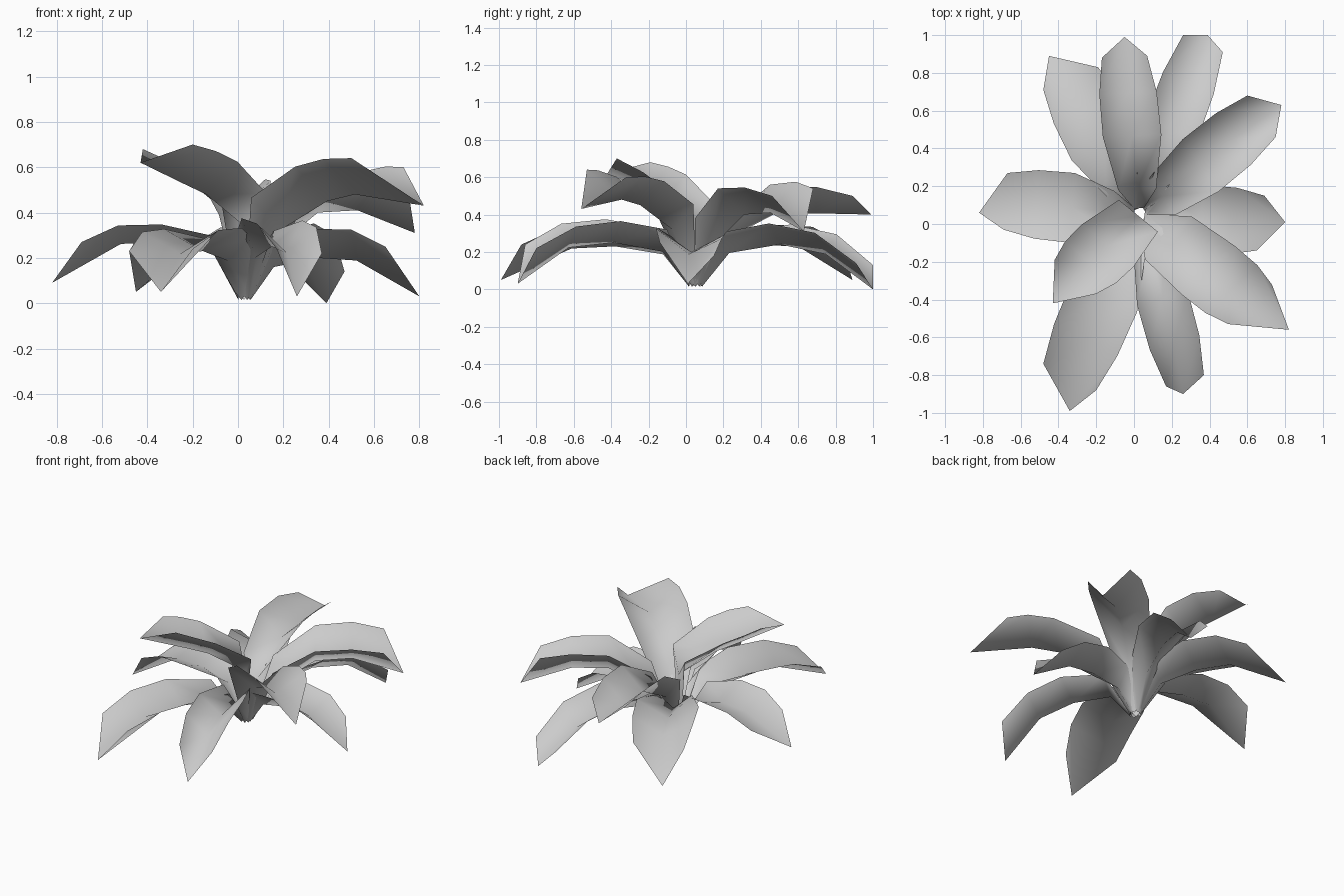
import bpy
import bmesh
from mathutils import Vector

if "Cube" in bpy.data.objects:
    bpy.data.objects.remove(bpy.data.objects["Cube"], do_unlink=True)

# Single flat colour
grey = bpy.data.materials.new("leaf_grey")
grey.use_nodes = True
grey.diffuse_color = (0.6, 0.6, 0.6, 1)
shader = grey.node_tree.nodes["Principled BSDF"]
shader.inputs["Base Color"].default_value = grey.diffuse_color
shader.inputs["Roughness"].default_value = 0.8

CROWN = Vector((0.03, 0.05, 0))


def leaf(name, tip, left, right, peak, fold, rise, start, neck, middle=0.5):
    """Channelled leaf: three lengthwise lines of vertices meeting at a blunt tip."""
    tip, left, right = Vector(tip), Vector(left), Vector(right)
    axis = (left + right) / 2 - CROWN
    axis.z = 0
    half = (left - right) / 2
    tilt = half.z
    half.z = 0
    belly = half + half.normalized() * 0.035
    shoulder = (left.z + right.z + 4 * peak) / 6 + 0.02

    # distance along the leaf, relative width, edge height, midline height
    rows = [
        (0.04, 0.17, 0.05, 0.015),
        (start, neck, peak * rise, peak * rise - fold),
        (middle, 1, peak, peak - fold),
        (middle / 2 + 0.52, 0.98, shoulder, shoulder - fold),
    ]
    bm = bmesh.new()
    grid = []
    for along, width, edge_z, mid_z in rows:
        line = []
        for side in (1, 0, -1):
            point = CROWN + axis * along + belly * width * side
            point.z = edge_z + side * tilt * along if side else mid_z
            line.append(bm.verts.new(point))
        grid.append(line)
    grid.append([bm.verts.new(p) for p in (left, tip, right)])

    for near, far in zip(grid, grid[1:]):
        for i in range(2):
            bm.faces.new((near[i], near[i + 1], far[i + 1], far[i]))
    for face in bm.faces:
        face.smooth = True
    mesh = bpy.data.meshes.new(name)
    bm.to_mesh(mesh)
    bm.free()
    mesh.materials.append(grey)
    obj = bpy.data.objects.new(name, mesh)
    bpy.context.collection.objects.link(obj)


# Lower ring: drooping leaves (tip, left corner, right corner, peak height, fold depth)
lower = [
    ((0.39, 1.0, 0), (0.26, 1.0, 0.13), (0.47, 0.91, 0.14), 0.35, 0.11),
    ((0.8, 0.01, 0.03), (0.69, 0.15, 0.18), (0.65, -0.14, 0.25), 0.31, 0.11),
    ((0.26, -0.9, 0.03), (0.37, -0.8, 0.22), (0.17, -0.86, 0.24), 0.37, 0.12),
    ((-0.34, -0.99, 0.05), (-0.2, -0.88, 0.24), (-0.48, -0.74, 0.23), 0.33, 0.1),
    ((-0.82, 0.06, 0.09), (-0.69, -0.03, 0.27), (-0.67, 0.27, 0.24), 0.34, 0.07),
    ((-0.45, 0.89, 0.05), (-0.48, 0.71, 0.23), (-0.19, 0.83, 0.25), 0.34, 0.1),
]
for number, shape in enumerate(lower, 1):
    leaf(f"lower_leaf_{number}", *shape, rise=0.87, start=0.2, neck=0.6)

# Upper ring: raised leaves
leaf("back_leaf", (-0.05, 0.99, 0.4), (-0.17, 0.88, 0.5), (0.07, 0.89, 0.5),
     0.54, 0.14, rise=0.72, start=0.16, neck=0.65)
leaf("back_left_leaf", (0.78, 0.63, 0.31), (0.6, 0.68, 0.54), (0.75, 0.46, 0.5),
     0.55, 0.15, rise=0.7, start=0.19, neck=0.72)
leaf("front_left_leaf", (0.82, -0.56, 0.43), (0.73, -0.32, 0.6), (0.5, -0.53, 0.64),
     0.59, 0.14, rise=0.78, start=0.26, neck=0.88, middle=0.62)

# Youngest leaf: short and steep
leaf("front_right_leaf", (-0.43, -0.42, 0.62), (-0.2, -0.37, 0.7), (-0.42, -0.19, 0.68),
     0.62, 0.14, rise=0.78, start=0.02, neck=0.75)
